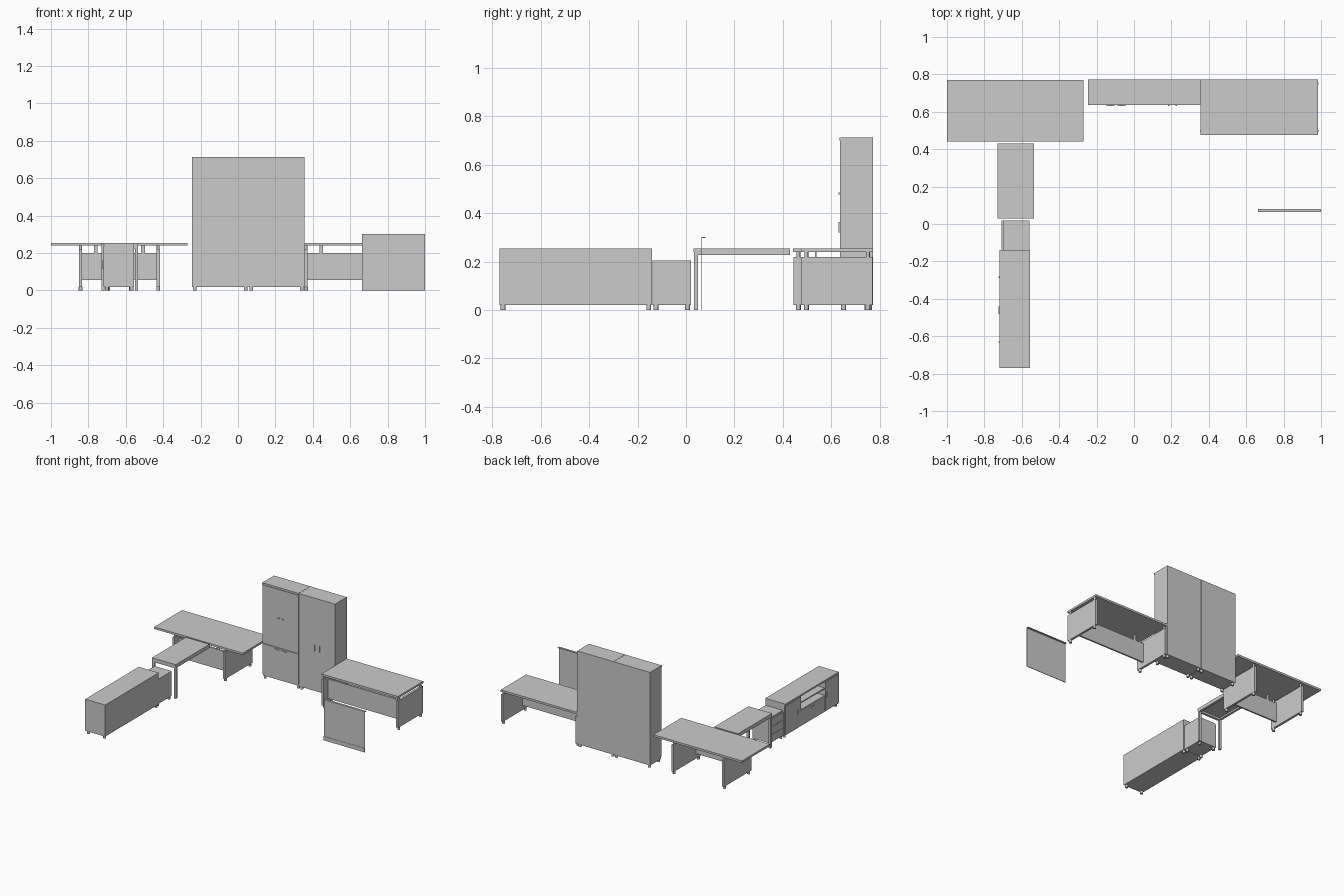
import bpy, bmesh

# Helpers
def box(name, x0, x1, y0, y1, z0, z1):
    bm = bmesh.new()
    bmesh.ops.create_cube(bm, size=1)
    for v in bm.verts:
        v.co = ((x0 + x1) / 2 + v.co.x * (x1 - x0),
                (y0 + y1) / 2 + v.co.y * (y1 - y0),
                (z0 + z1) / 2 + v.co.z * (z1 - z0))
    me = bpy.data.meshes.new(name)
    bm.to_mesh(me)
    bm.free()
    ob = bpy.data.objects.new(name, me)
    bpy.context.collection.objects.link(ob)
    return ob

def foot(name, x, y, z0=0, z1=0.02, r=0.01):
    bpy.ops.mesh.primitive_cylinder_add(vertices=16, radius=r, depth=z1 - z0,
                                        location=(x, y, (z0 + z1) / 2))
    ob = bpy.context.object
    ob.name = name
    bpy.ops.object.shade_smooth_by_angle()

def four_feet(name, x0, x1, y0, y1, inset=0.014):
    for x in (x0 + inset, x1 - inset):
        for y in (y0 + inset, y1 - inset):
            foot(name + "_foot", x, y)

# Desk with slab legs, spacers under the top and a modesty panel
def desk(name, top_x, leg_x, y0, y1, panel_y):
    box(name + "_top", *top_x, y0, y1, 0.24, 0.255)
    a, b = leg_x
    t = 0.017
    for x in (a, b - t):
        box(name + "_leg_panel", x, x + t, y0 + 0.002, y1 - 0.002, 0.02, 0.22)
        for y in (y0 + 0.022, y1 - 0.022):
            foot(name + "_foot", x + t / 2, y)
            foot(name + "_spacer", x + t / 2, y, 0.22, 0.24, 0.008)
    box(name + "_modesty_panel", a + t, b - t, panel_y, panel_y + 0.012, 0.055, 0.2)
    n = min(0.09, (b - a) * 0.22)
    for x in (a + n, b - n):
        box(name + "_panel_bracket", x - 0.01, x + 0.01, panel_y + 0.003, panel_y + 0.009, 0.2, 0.24)

desk("left_desk", (-1.0, -0.27), (-0.85, -0.418), 0.442, 0.77, 0.49)
desk("right_desk", (0.355, 0.985), (0.355, 0.985), 0.475, 0.773, 0.53)

# Return table with an open frame leg
box("return_top", -0.73, -0.535, 0.03, 0.43, 0.24, 0.255)
for x in (-0.73, -0.552):
    box("return_post", x, x + 0.017, 0.033, 0.05, 0, 0.225)
    box("return_rail", x, x + 0.017, 0.05, 0.43, 0.228, 0.24)
box("return_crossbar", -0.73, -0.535, 0.033, 0.05, 0.225, 0.24)

# Small pedestal with drawers facing -x
box("pedestal_body", -0.70, -0.56, -0.138, 0.02, 0.02, 0.205)
for i in range(3):
    z = 0.023 + i * 0.058
    box("pedestal_drawer", -0.708, -0.70, -0.136, 0.018, z, z + 0.056)
four_feet("pedestal", -0.708, -0.56, -0.138, 0.02)

# Credenza: closed ends, open niche with a shelf, low drawer
X0, X1, Y0, Y1 = -0.715, -0.555, -0.77, -0.14
N0, N1 = -0.61, -0.325
box("credenza_top", X0 - 0.005, X1, Y0, Y1, 0.243, 0.255)
box("credenza_front_bay", X0, X1, Y0, N0, 0.02, 0.243)
box("credenza_rear_bay", X0, X1, N1, Y1, 0.02, 0.243)
box("credenza_low_bay", X0, X1, N0, N1, 0.02, 0.14)
box("credenza_niche_back", X1 - 0.012, X1, N0, N1, 0.14, 0.243)
box("credenza_niche_shelf", X0, X1 - 0.012, N0, N1, 0.187, 0.195)
for a, b, z in ((Y0, N0, 0.241), (N0, N1, 0.138), (N1, Y1, 0.241)):
    box("credenza_door", X0 - 0.005, X0, a + 0.001, b - 0.001, 0.022, z)
for y in (-0.63, -0.285):
    box("credenza_handle", X0 - 0.009, X0 - 0.005, y - 0.003, y + 0.003, 0.12, 0.16)
box("credenza_drawer_handle", X0 - 0.009, X0 - 0.005, -0.48, -0.44, 0.115, 0.12)
four_feet("credenza", X0, X1, Y0, Y1)

# Tall cabinets
for name, a, b in (("left_cabinet", -0.245, 0.055), ("right_cabinet", 0.057, 0.355)):
    box(name + "_body", a, b, 0.643, 0.773, 0.02, 0.70)
    box(name + "_top", a, b, 0.635, 0.773, 0.70, 0.713)
    four_feet(name, a, b, 0.637, 0.773)

# Left cabinet doors above, wide fronts below
for a, b, hx in ((-0.243, -0.097, -0.113), (-0.094, 0.053, -0.08)):
    box("upper_door", a, b, 0.636, 0.643, 0.264, 0.697)
    box("upper_door_handle", hx - 0.008, hx + 0.008, 0.63, 0.636, 0.478, 0.485)
box("lower_front", -0.243, 0.053, 0.636, 0.643, 0.034, 0.26)
for x in (-0.128, -0.065):
    box("lower_front_handle", x - 0.02, x + 0.02, 0.63, 0.636, 0.244, 0.25)

# Right cabinet full-height doors
for a, b, hx in ((0.059, 0.2055, 0.186), (0.2065, 0.353, 0.226)):
    box("tall_door", a, b, 0.636, 0.643, 0.022, 0.70)
    box("tall_door_handle", hx - 0.003, hx + 0.003, 0.63, 0.636, 0.32, 0.363)

# Free-standing thin screen with a top lip and bottom strip
box("screen_panel", 0.662, 1.0, 0.065, 0.067, 0.03, 0.3)
box("screen_base_strip", 0.662, 1.0, 0.063, 0.067, 0, 0.03)
box("screen_top_lip", 0.662, 1.0, 0.065, 0.081, 0.298, 0.302)
